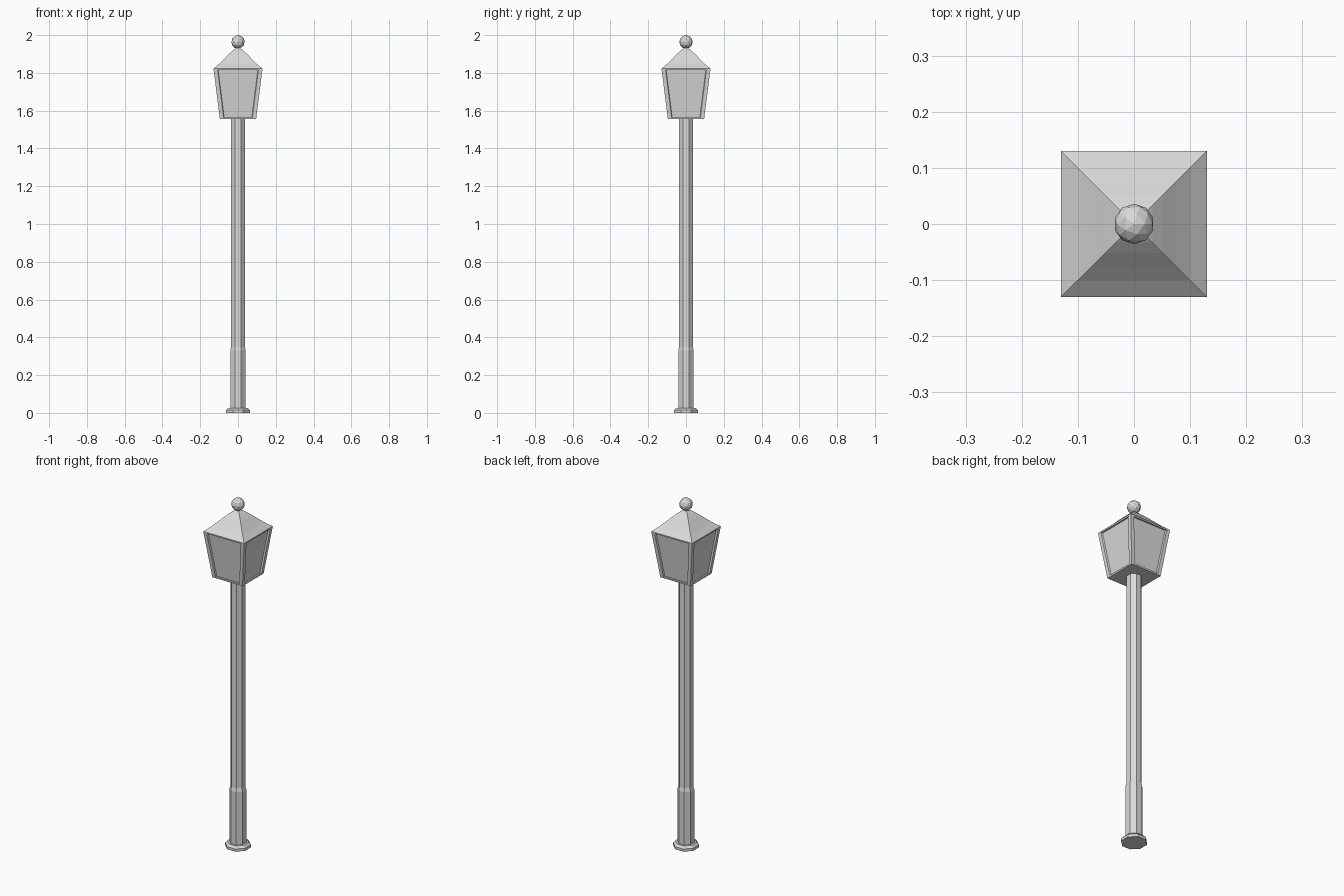
import bpy
import bmesh
from math import cos, sin, pi, radians

cube = bpy.data.objects.get("Cube")
if cube:
    bpy.data.objects.remove(cube, do_unlink=True)

grey = bpy.data.materials.new("light_grey_metal")
grey.use_nodes = True
COLOUR = (0.7, 0.7, 0.7, 1)
grey.diffuse_color = COLOUR
grey.node_tree.nodes["Principled BSDF"].inputs["Base Color"].default_value = COLOUR


def finish(name, bm):
    bmesh.ops.recalc_face_normals(bm, faces=bm.faces[:])
    mesh = bpy.data.meshes.new(name)
    bm.to_mesh(mesh)
    bm.free()
    mesh.materials.append(grey)
    obj = bpy.data.objects.new(name, mesh)
    bpy.context.scene.collection.objects.link(obj)
    return obj


def loft(name, section, profile):
    """Stack a cross-section through (half width, height) pairs and cap it."""
    bm = bmesh.new()
    rings = [[bm.verts.new((x, y, z)) for x, y in section(r)] for r, z in profile]
    for low, high in zip(rings, rings[1:]):
        n = len(low)
        for i in range(n):
            j = (i + 1) % n
            bm.faces.new((low[i], low[j], high[j], high[i]))
    bm.faces.new(rings[0][::-1])
    bm.faces.new(rings[-1])
    return finish(name, bm)


def octagon(r):
    # Flat sides face the axes
    c = r / cos(pi / 8)
    return [(c * cos((i + 0.5) * pi / 4), c * sin((i + 0.5) * pi / 4)) for i in range(8)]


def square(r):
    return [(r, -r), (r, r), (-r, r), (-r, -r)]


def framed_square(r, post=0.021, slope=0.003, depth=0.009):
    # Square with corner posts and a recessed panel on each side
    a = r - post
    side = [(r, -r), (r, -a), (r - depth, slope - a), (r - depth, a - slope), (r, a)]
    points = []
    for _ in range(4):
        points += side
        side = [(-y, x) for x, y in side]
    return points


# Post: foot plate, thicker sleeve and long shaft
loft("foot_plate", octagon, [(0.063, 0), (0.063, 0.015), (0.052, 0.027)])
loft("post", octagon, [(0.041, 0.02), (0.041, 0.33), (0.036, 0.35), (0.036, 1.56)])

# Lantern: floor, tapered body with recessed panels
loft("lantern_floor", square, [(0.096, 1.555), (0.097, 1.564)])
loft("lantern_body", framed_square, [(0.097, 1.564), (0.129, 1.816)])

# Roof with a gently curved slope
loft("roof", square, [(0.129, 1.814), (0.13, 1.822), (0.1, 1.847), (0.075, 1.872),
                      (0.052, 1.896), (0.033, 1.914), (0.012, 1.931)])

# Faceted ball on top
bm = bmesh.new()
bmesh.ops.create_icosphere(bm, subdivisions=2, radius=0.036)
ball = finish("finial_ball", bm)
ball.location.z = 1.964
